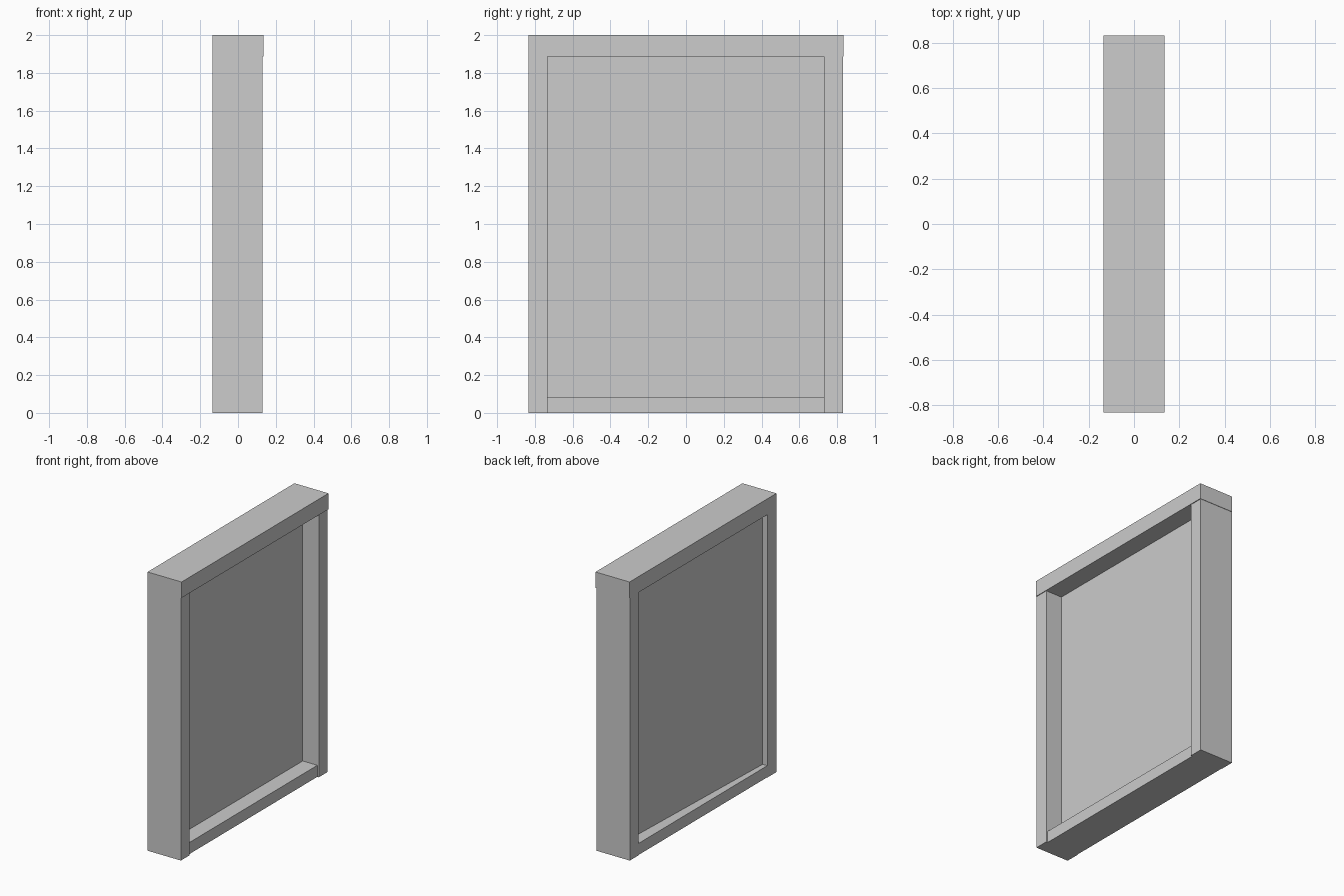
import bpy
from mathutils import Vector

cube = bpy.data.objects.get("Cube")
if cube:
    bpy.data.objects.remove(cube, do_unlink=True)

grey = bpy.data.materials.new("plain_grey")
grey.use_nodes = True
colour = (0.604, 0.604, 0.604, 1)
grey.diffuse_color = colour
grey.node_tree.nodes["Principled BSDF"].inputs["Base Color"].default_value = colour


def box(name, low, high):
    """Add a box spanning two opposite corners."""
    low, high = Vector(low), Vector(high)
    bpy.ops.mesh.primitive_cube_add(size=1, location=(low + high) / 2)
    part = bpy.context.object
    part.name = name
    part.scale = high - low
    bpy.ops.object.transform_apply(location=False, rotation=False, scale=True)
    part.data.materials.append(grey)
    return part


BACK = -0.135        # shared rear plane of the frame
POST = 0.1295        # front plane of the posts
HEAD = 1.886         # underside of the top rail
SILL = 0.083         # top of the bottom rail
INNER = (-0.733, 0.731)

# Frame: top rail slightly overhangs the posts, bottom rail sits just inside
box("top_rail", (BACK, -0.833, HEAD), (0.135, 0.833, 2))
box("right_post", (BACK, -0.833, 0), (POST, INNER[0], HEAD))
box("left_post", (BACK, INNER[1], 0), (POST, 0.83, HEAD))
box("bottom_rail", (BACK + 0.003, INNER[0], 0), (0.118, INNER[1], SILL))

# Recessed pane, its rear face set deeper towards the left post
panel = box("panel", (-0.095, INNER[0], SILL), (0.002, INNER[1], HEAD))
for v in panel.data.vertices:
    if v.co.x < 0 and v.co.y > 0:
        v.co.x += 0.049
